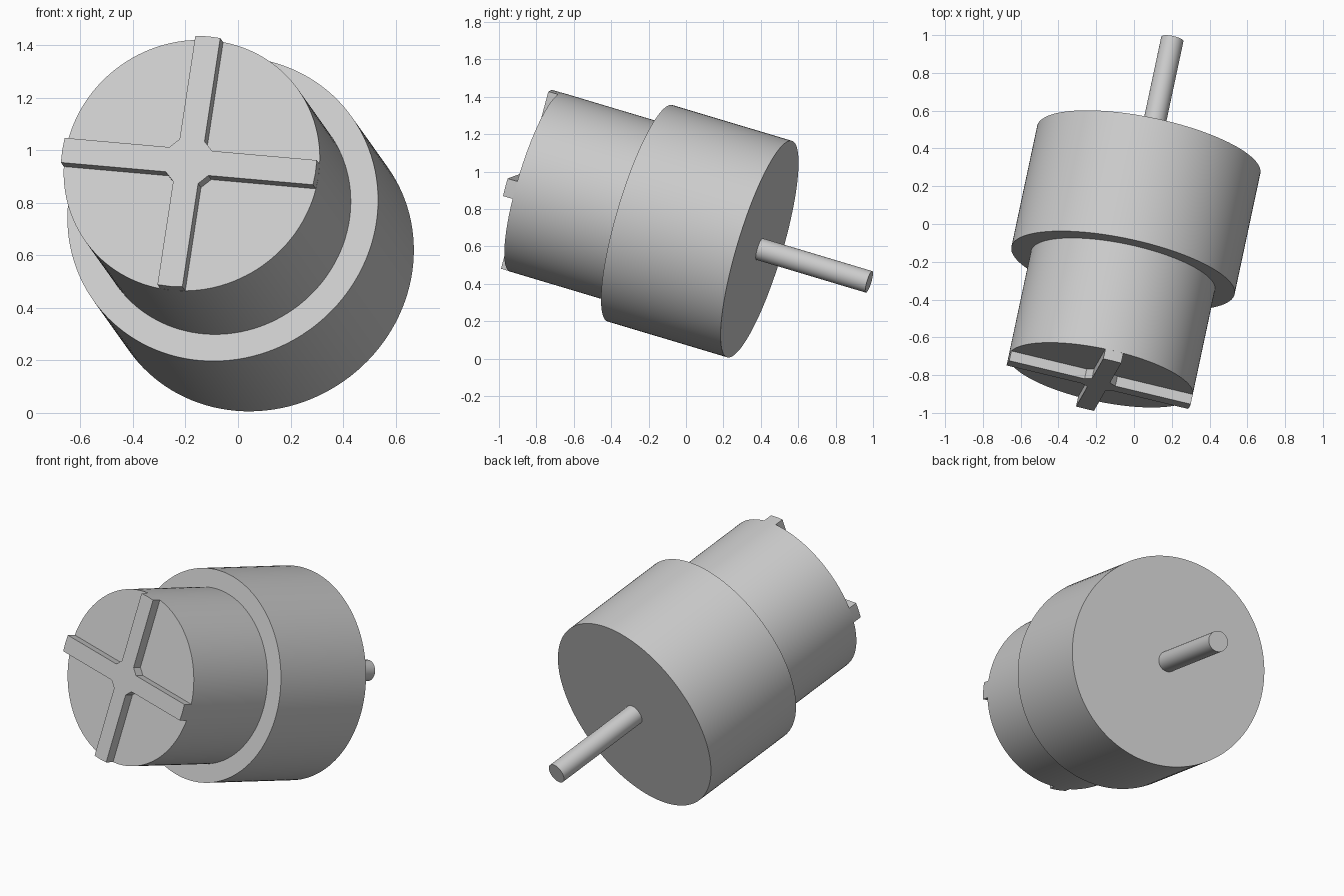
import bpy
import bmesh
import math
from mathutils import Matrix, Vector

cube = bpy.data.objects.get("Cube")
if cube:
    bpy.data.objects.remove(cube)

# Single grey finish
grey = bpy.data.materials.new("plain_grey")
grey.use_nodes = True
grey.diffuse_color = (0.6, 0.6, 0.6, 1)
grey.node_tree.nodes["Principled BSDF"].inputs["Base Color"].default_value = (0.6, 0.6, 0.6, 1)

# Tilted frame: local z runs along the axis from the slotted end to the shaft tip
axis = Vector((0.2, 0.938, -0.281)).normalized()
arm = Vector((0.97, -0.235, -0.085))
arm = (arm - axis * arm.dot(axis)).normalized()
side = axis.cross(arm)
tip = Vector((0.203, 0.979, 0.41))
TOTAL = 1.895
FRAME = Matrix((arm, side, axis)).transposed().to_4x4()
FRAME.translation = tip - axis * TOTAL


def add_part(name, bm):
    bmesh.ops.recalc_face_normals(bm, faces=bm.faces[:])
    bm.transform(FRAME)
    mesh = bpy.data.meshes.new(name)
    bm.to_mesh(mesh)
    bm.free()
    mesh.materials.append(grey)
    obj = bpy.data.objects.new(name, mesh)
    bpy.context.collection.objects.link(obj)
    bpy.ops.object.select_all(action="DESELECT")
    obj.select_set(True)
    bpy.context.view_layer.objects.active = obj
    bpy.ops.object.shade_smooth_by_angle(angle=math.radians(30))


def cylinder(name, radius, start, end, segments):
    bm = bmesh.new()
    bmesh.ops.create_cone(bm, cap_ends=True, segments=segments,
                          radius1=radius, radius2=radius, depth=end - start,
                          matrix=Matrix.Translation((0, 0, (start + end) / 2)))
    add_part(name, bm)


# Stepped round body and its coaxial shaft
RADIUS, STEP, BACK = 0.498, 0.59, 1.271
cylinder("front_boss", RADIUS, 0, STEP + 0.02, 128)
cylinder("main_housing", 0.604, STEP, BACK, 128)
cylinder("rear_shaft", 0.06, BACK - 0.02, TOTAL, 48)

# Raised cross rib with chamfered inner corners and ends flush with the boss
HALF, RISE = 0.049, 0.055
inner = HALF + 0.035
reach = math.sqrt(RADIUS ** 2 - HALF ** 2)
quarter = [(reach, -HALF), (RADIUS, 0), (reach, HALF), (inner, HALF), (HALF, inner)]
bm = bmesh.new()
outline = []
for turn in range(4):
    spin = Matrix.Rotation(turn * math.pi / 2, 3, "Z")
    outline += [bm.verts.new(spin @ Vector((x, y, 0))) for x, y in quarter]
base = bm.faces.new(outline)
top = bmesh.ops.extrude_face_region(bm, geom=[base], use_keep_orig=True)
raised = [v for v in top["geom"] if isinstance(v, bmesh.types.BMVert)]
bmesh.ops.translate(bm, verts=raised, vec=(0, 0, -RISE))
add_part("cross_rib", bm)
